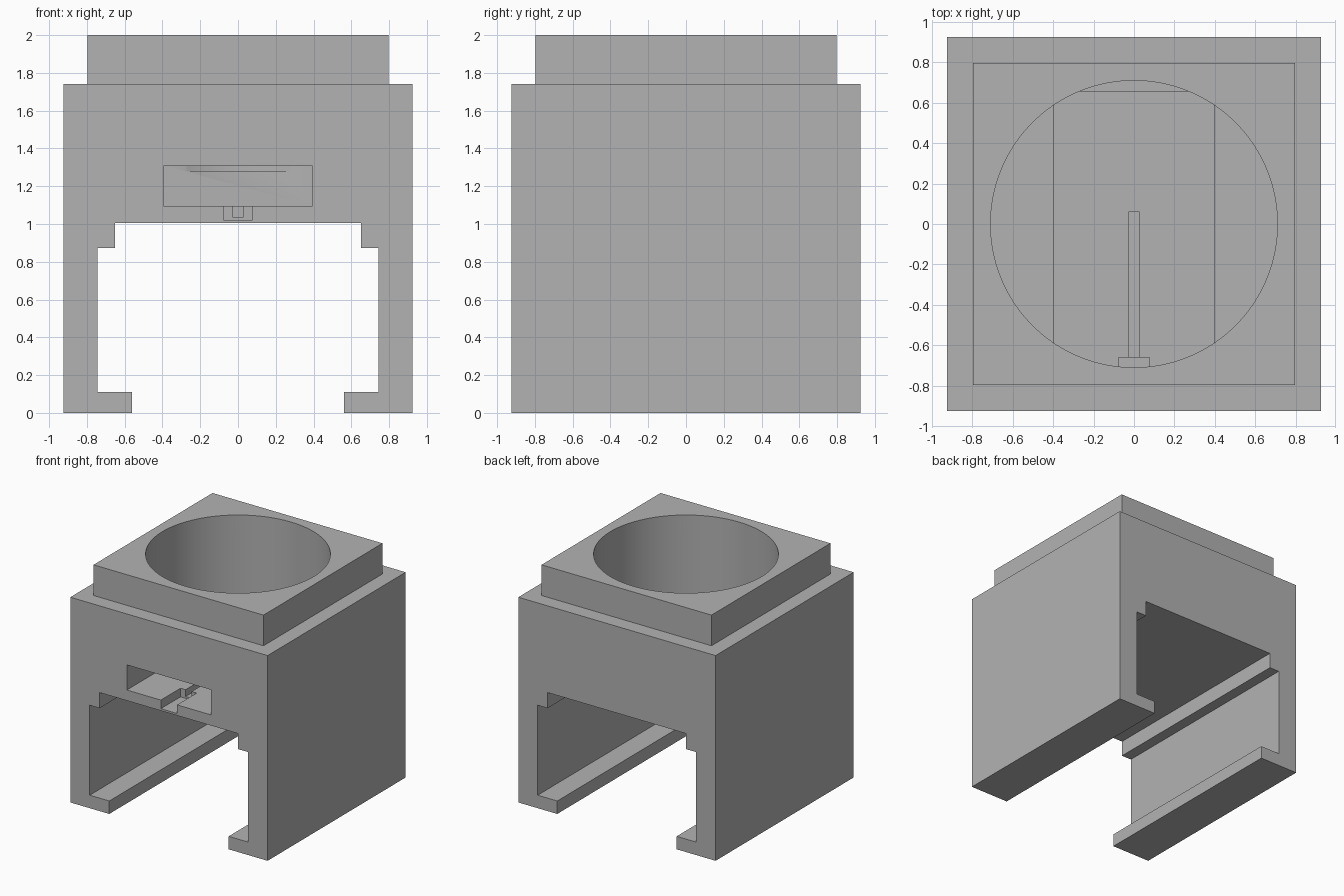
import bpy, bmesh, math

cube = bpy.data.objects.get("Cube")
if cube:
    bpy.data.objects.remove(cube, do_unlink=True)

grey = bpy.data.materials.new("plain_grey")
grey.use_nodes = True
grey.diffuse_color = (0.448, 0.448, 0.448, 1)
grey.node_tree.nodes["Principled BSDF"].inputs["Base Color"].default_value = grey.diffuse_color


def finish(name, bm):
    bmesh.ops.recalc_face_normals(bm, faces=bm.faces)
    mesh = bpy.data.meshes.new(name)
    bm.to_mesh(mesh)
    bm.free()
    mesh.materials.append(grey)
    obj = bpy.data.objects.new(name, mesh)
    bpy.context.collection.objects.link(obj)
    return obj


def box(name, half_x, y0, y1, z0, z1):
    """Box centred on x = 0."""
    bm = bmesh.new()
    bmesh.ops.create_cube(bm, size=1)
    for v in bm.verts:
        v.co.x *= 2 * half_x
        v.co.y = y1 if v.co.y > 0 else y0
        v.co.z = z1 if v.co.z > 0 else z0
    return finish(name, bm)


def cylinder(name, radius, z0, z1):
    bm = bmesh.new()
    bmesh.ops.create_cone(bm, cap_ends=True, segments=128,
                          radius1=radius, radius2=radius, depth=z1 - z0)
    bmesh.ops.translate(bm, verts=bm.verts, vec=(0, 0, (z0 + z1) / 2))
    return finish(name, bm)


def combine(target, tool, operation):
    """Apply a boolean and discard the tool object."""
    tool.hide_render = True
    mod = target.modifiers.new(tool.name, 'BOOLEAN')
    mod.operation = operation
    mod.solver = 'EXACT'
    mod.object = tool
    bpy.context.view_layer.objects.active = target
    bpy.ops.object.modifier_apply(modifier=mod.name)
    bpy.data.objects.remove(tool, do_unlink=True)


# Body: stepped rail-channel profile, mirrored in x and extruded front to back
SIDE = 0.925
half = [(SIDE, 1.74), (SIDE, 0), (0.56, 0), (0.56, 0.11),
        (0.743, 0.11), (0.743, 0.873), (0.65, 0.873), (0.65, 1.005)]
profile = half + [(-x, z) for x, z in reversed(half)]
bm = bmesh.new()
face = bm.faces.new([bm.verts.new((x, -SIDE, z)) for x, z in profile])
ext = bmesh.ops.extrude_face_region(bm, geom=[face])
bmesh.ops.translate(bm, vec=(0, 2 * SIDE, 0),
                    verts=[g for g in ext["geom"] if isinstance(g, bmesh.types.BMVert)])
body = finish("socket_block", bm)

# Square collar on top
combine(body, box("collar", 0.797, -0.797, 0.797, 1.6, 2.0), 'UNION')

# Round bore, front drawer slot, and the stepped groove in the slot floor
for cutter in (
    cylinder("bore", 0.71, 1.28, 2.2),
    box("drawer_slot", 0.395, -1.1, 0.655, 1.095, 1.308),
    box("wide_groove", 0.076, -1.1, -0.662, 1.022, 1.2),
    box("narrow_groove", 0.028, -0.7, 0.06, 1.038, 1.2),
):
    combine(body, cutter, 'DIFFERENCE')

# Smooth bore wall, sharp corners
bpy.ops.object.select_all(action='DESELECT')
body.select_set(True)
bpy.context.view_layer.objects.active = body
bpy.ops.object.shade_smooth_by_angle(angle=math.radians(30))
